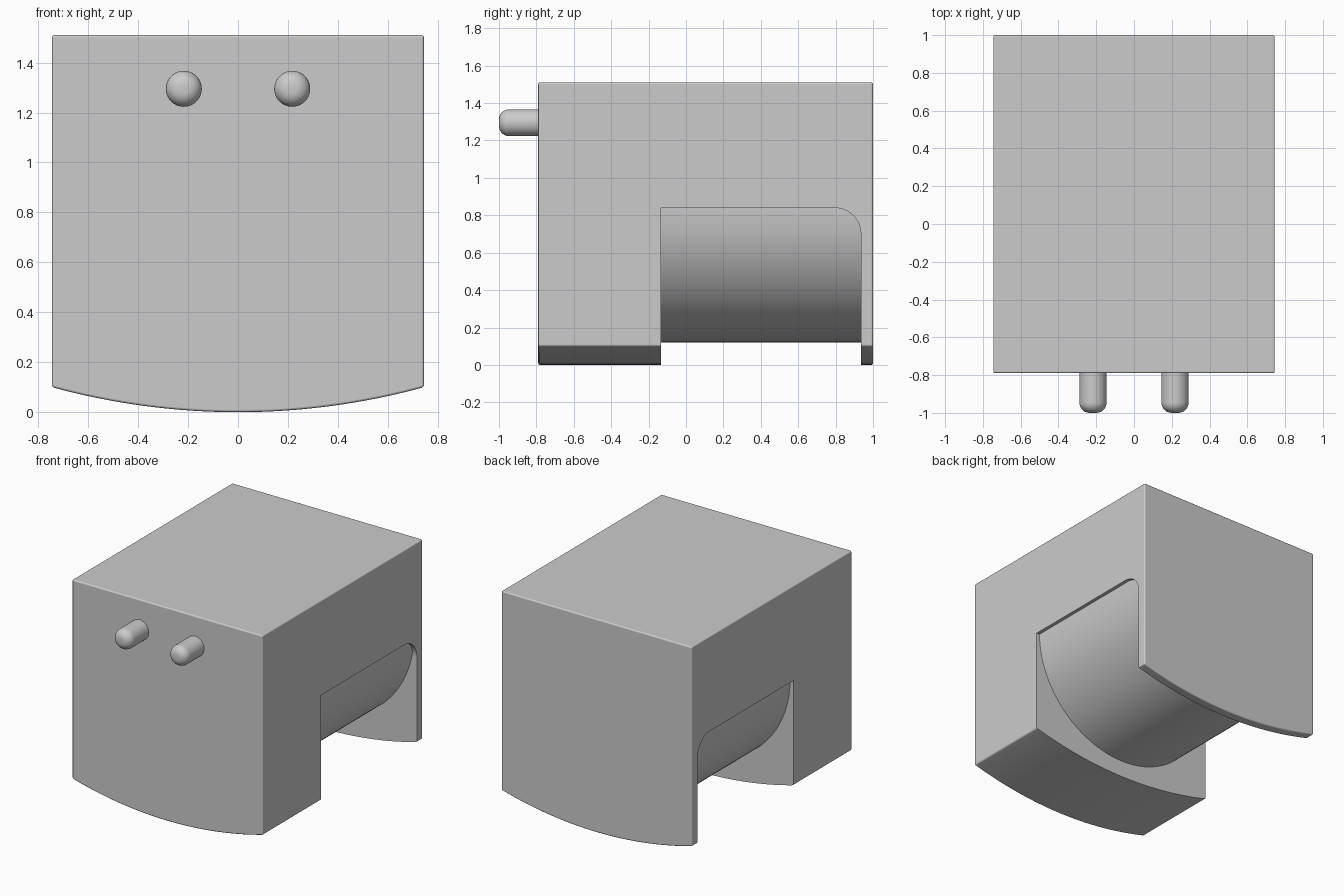
import bpy, bmesh
from math import sin, cos, pi, sqrt, radians
from mathutils import Vector, Matrix

if "Cube" in bpy.data.objects:
    bpy.data.objects.remove(bpy.data.objects["Cube"])

W, R_BOTTOM = 0.745, 2.825


def make_object(name, bm):
    bmesh.ops.recalc_face_normals(bm, faces=bm.faces)
    mesh = bpy.data.meshes.new(name)
    bm.to_mesh(mesh)
    bm.free()
    ob = bpy.data.objects.new(name, mesh)
    bpy.context.collection.objects.link(ob)
    return ob


def prism(name, points, offset, depth):
    """Extrude a closed 3D outline from an offset by a depth vector."""
    bm = bmesh.new()
    face = bm.faces.new([bm.verts.new(Vector(p) + Vector(offset)) for p in points])
    ext = bmesh.ops.extrude_face_region(bm, geom=[face])
    verts = [g for g in ext["geom"] if isinstance(g, bmesh.types.BMVert)]
    bmesh.ops.translate(bm, vec=depth, verts=verts)
    return make_object(name, bm)


def activate(ob):
    bpy.ops.object.select_all(action='DESELECT')
    ob.select_set(True)
    bpy.context.view_layer.objects.active = ob


def smooth(ob, angle=35):
    activate(ob)
    bpy.ops.object.shade_smooth_by_angle(angle=radians(angle))
    wn = ob.modifiers.new("even_normals", 'WEIGHTED_NORMAL')
    wn.keep_sharp = True


# Housing: block with a shallow curved underside and softened edges
arc = []
for i in range(33):
    x = -W + 2 * W * i / 32
    arc.append((x, 0, R_BOTTOM - sqrt(R_BOTTOM ** 2 - x * x)))
housing = prism("housing", arc + [(W, 0, 1.51), (-W, 0, 1.51)],
                (0, -0.79, 0), (0, 1.79, 0))
bev = housing.modifiers.new("soft_edges", 'BEVEL')
bev.width, bev.segments = 0.01, 3
bev.limit_method, bev.angle_limit = 'ANGLE', radians(40)

# Side opening with one rounded upper corner, cut right through
r = 0.14
window = [(0, -0.135, -0.2), (0, -0.135, 0.84)]
for i in range(13):
    a = pi / 2 * (1 - i / 12)
    window.append((0, 0.935 - r + r * cos(a), 0.84 - r + r * sin(a)))
window.append((0, 0.935, -0.2))
cutter = prism("opening_cutter", window, (-1, 0, 0), (2, 0, 0))
cutter.hide_render = True
cut = housing.modifiers.new("opening", 'BOOLEAN')
cut.operation, cut.solver, cut.object = 'DIFFERENCE', 'EXACT', cutter
activate(housing)
for name in ("soft_edges", "opening"):
    bpy.ops.object.modifier_apply(modifier=name)
bpy.data.objects.remove(cutter)
smooth(housing)

# Half-round core hanging inside the opening
half = [(0.72 * cos(pi + pi * i / 64), 0, 0.84 + 0.72 * sin(pi + pi * i / 64))
        for i in range(65)]
core = prism("round_core", half + [(0.72, 0, 1.0), (-0.72, 0, 1.0)],
             (0, -0.2, 0), (0, 1.165, 0))
smooth(core)

# Contact pins: lathed rods with rounded tips
pr, pf = 0.072, 0.055
profile = [(0, -1)]
for i in range(9):
    a = pi / 2 * i / 8
    profile.append((pr - pf + pf * sin(a), -1 + pf - pf * cos(a)))
profile += [(pr, -0.75), (0, -0.75)]
for side, x in (("left", -0.217), ("right", 0.217)):
    bm = bmesh.new()
    vs = [bm.verts.new((px, py, 0)) for px, py in profile]
    es = [bm.edges.new(pair) for pair in zip(vs, vs[1:])]
    bmesh.ops.spin(bm, geom=vs + es, cent=(0, 0, 0), axis=(0, 1, 0),
                   angle=2 * pi, steps=40)
    bmesh.ops.remove_doubles(bm, verts=bm.verts, dist=1e-5)
    bmesh.ops.transform(bm, matrix=Matrix.Translation((x, 0, 1.295)), verts=bm.verts)
    smooth(make_object("contact_pin_" + side, bm))
